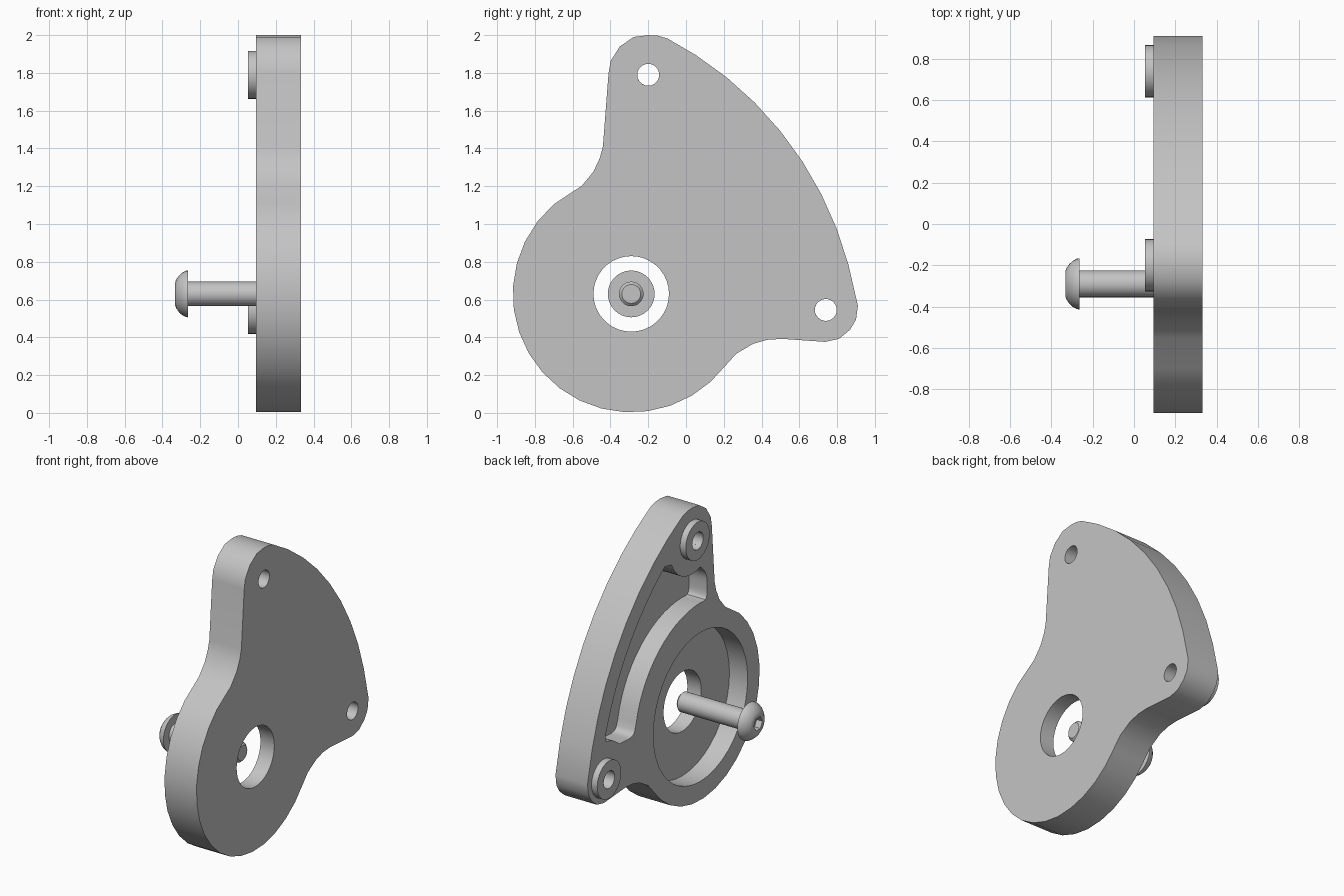
import bpy, bmesh
from math import sin, cos, radians, pi

if "Cube" in bpy.data.objects:
    bpy.data.objects.remove(bpy.data.objects["Cube"], do_unlink=True)

metal = bpy.data.materials.new("grey metal")
metal.use_nodes = True
GREY = (0.55, 0.55, 0.55, 1)
metal.diffuse_color = GREY
metal.node_tree.nodes["Principled BSDF"].inputs["Base Color"].default_value = GREY

# Main positions as (y, z), and depths along x
HUB, TOP_EAR, LOW_EAR = (-0.29, 0.63), (-0.20, 1.79), (0.74, 0.545)
BACK, FLOOR, FACE = 0.095, 0.23, 0.333
HOLE_R = 0.058


def arc(centre, r, a0, a1, n):
    """Points on an arc in the y-z plane, angles in degrees."""
    angles = [radians(a0 + (a1 - a0) * i / n) for i in range(n + 1)]
    return [(centre[0] + r * cos(a), centre[1] + r * sin(a)) for a in angles]


def finish(name, bm):
    bmesh.ops.recalc_face_normals(bm, faces=bm.faces)
    mesh = bpy.data.meshes.new(name)
    bm.to_mesh(mesh)
    bm.free()
    mesh.materials.append(metal)
    ob = bpy.data.objects.new(name, mesh)
    bpy.context.collection.objects.link(ob)
    return ob


def activate(ob):
    bpy.ops.object.select_all(action="DESELECT")
    ob.select_set(True)
    bpy.context.view_layer.objects.active = ob


def prism(name, points, x0, x1):
    """Extrude a y-z outline along x."""
    bm = bmesh.new()
    face = bm.faces.new([bm.verts.new((x0, y, z)) for y, z in points])
    out = bmesh.ops.extrude_face_region(bm, geom=[face])
    moved = [g for g in out["geom"] if isinstance(g, bmesh.types.BMVert)]
    bmesh.ops.translate(bm, verts=moved, vec=(x1 - x0, 0, 0))
    return finish(name, bm)


def lathe(name, profile, centre, closed=False, n=32):
    """Spin (radius, x) points around an x-axis line; open ends are capped."""
    bm = bmesh.new()
    rings = [[bm.verts.new((x, centre[0] + r * cos(2 * pi * i / n),
                            centre[1] + r * sin(2 * pi * i / n))) for i in range(n)]
             for r, x in profile]
    pairs = list(zip(rings, rings[1:]))
    if closed:
        pairs.append((rings[-1], rings[0]))
    else:
        bm.faces.new(rings[0])
        bm.faces.new(rings[-1])
    for a, b in pairs:
        for i in range(n):
            j = (i + 1) % n
            bm.faces.new((a[i], a[j], b[j], b[i]))
    return finish(name, bm)


def round_corners(points, corners, t):
    """Replace the listed corners with short quadratic curves."""
    out = []
    for i, p in enumerate(points):
        if i not in corners:
            out.append(p)
            continue
        ends = []
        for q in (points[i - 1], points[(i + 1) % len(points)]):
            d = ((q[0] - p[0]) ** 2 + (q[1] - p[1]) ** 2) ** 0.5
            k = min(t / d, 0.48)
            ends.append((p[0] + (q[0] - p[0]) * k, p[1] + (q[1] - p[1]) * k))
        for s in (0, 0.25, 0.5, 0.75, 1):
            out.append(tuple((1 - s) ** 2 * ends[0][c] + 2 * s * (1 - s) * p[c]
                             + s * s * ends[1][c] for c in (0, 1)))
    return out


def cut(ob, cutter):
    cutter.hide_render = True
    mod = ob.modifiers.new("cut", "BOOLEAN")
    mod.operation, mod.solver, mod.object = "DIFFERENCE", "EXACT", cutter
    activate(ob)
    bpy.ops.object.modifier_apply(modifier=mod.name)
    bpy.data.objects.remove(cutter, do_unlink=True)


# Cover plate: round hub, lower ear, long outer sweep, upper ear
outline = arc(HUB, 0.627, 131, 312, 16)
outline += [(0.2, 0.24), (0.266, 0.313), (0.356, 0.366), (0.43, 0.387), (0.51, 0.392),
            (0.736, 0.376), (0.81, 0.392), (0.868, 0.44), (0.90, 0.493), (0.91, 0.567)]
outline += arc((-0.986, 0.29), 1.911, 15, 57, 7)
outline += [(-0.098, 1.982), (-0.15, 1.997), (-0.2, 2.0), (-0.277, 1.99), (-0.35, 1.94),
            (-0.398, 1.865), (-0.41, 1.8), (-0.44, 1.41), (-0.456, 1.35), (-0.49, 1.277),
            (-0.551, 1.203)]
plate = prism("cover_plate", outline, BACK, FACE)

# Round recess, centre bore and screw holes
cut(plate, prism("recess_cutter", arc(HUB, 0.5, 0, 351, 39), -0.1, FLOOR))
cut(plate, prism("bore_cutter", arc(HUB, 0.2, 0, 350, 35), 0, 0.5))
for ear in (TOP_EAR, LOW_EAR):
    cut(plate, prism("hole_cutter", arc(ear, HOLE_R, 0, 345, 23), 0, 0.5))

# Curved pocket between the recess and the outer sweep
pocket = [(-0.36, 1.5), (-0.36, 1.325)]
pocket += arc(HUB, 0.7, 90, 12, 14)
pocket += [(0.42, 0.70)]
low_corner = len(pocket) - 1
pocket += arc(LOW_EAR, 0.235, 135, 97, 5)
pocket += arc((-0.986, 0.29), 1.785, 17, 53, 9)
pocket += arc(TOP_EAR, 0.235, -22, -112, 9)
pocket = round_corners(pocket, (0, 1, low_corner), 0.06)
cut(plate, prism("pocket_cutter", pocket, -0.1, FLOOR))

# Raised collars round the screw holes
collars = [lathe(name, [(HOLE_R, 0.053), (0.127, 0.053), (0.127, BACK), (HOLE_R, BACK)],
                 ear, closed=True)
           for name, ear in (("upper_collar", TOP_EAR), ("lower_collar", LOW_EAR))]

# Button-head bolt with a chamfered tip and hex socket
bolt = lathe("bolt", [(0.058, -0.333), (0.075, -0.328), (0.096, -0.313), (0.112, -0.296),
                      (0.122, -0.277), (0.124, -0.265), (0.065, -0.265),
                      (0.065, 0.222), (0.05, 0.237)], HUB)
cut(bolt, prism("socket_cutter", arc(HUB, 0.046, 0, 300, 5), -0.4, -0.29))

for ob in [plate, bolt] + collars:
    activate(ob)
    bpy.ops.object.shade_smooth_by_angle(angle=radians(30))
